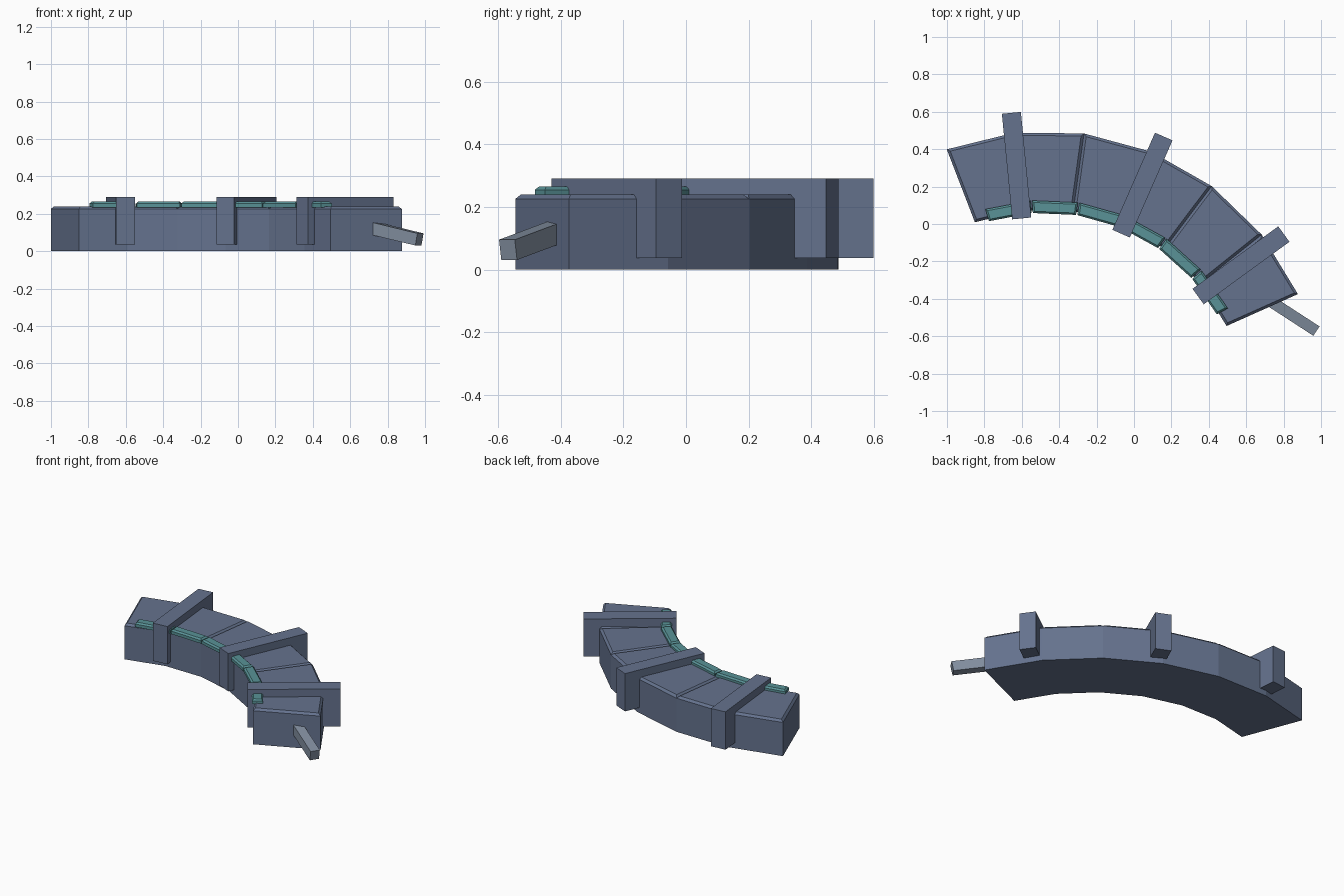
import bpy, bmesh
from math import cos, sin, radians
from mathutils import Vector, Matrix

if "Cube" in bpy.data.objects:
    bpy.data.objects.remove(bpy.data.objects["Cube"])

CX, CY = -0.47, -0.977          # centre of the arc


def material(name, rgb):
    m = bpy.data.materials.new(name)
    m.diffuse_color = (*rgb, 1)
    m.use_nodes = True
    m.node_tree.nodes["Principled BSDF"].inputs["Base Color"].default_value = m.diffuse_color
    return m


slate = material("slate", (0.13, 0.17, 0.27))
teal = material("teal", (0.10, 0.29, 0.31))
pale = material("pale_slate", (0.23, 0.28, 0.36))


def finish(name, bm, mat):
    bmesh.ops.recalc_face_normals(bm, faces=bm.faces)
    me = bpy.data.meshes.new(name)
    bm.to_mesh(me)
    bm.free()
    ob = bpy.data.objects.new(name, me)
    bpy.context.collection.objects.link(ob)
    me.materials.append(mat)
    return ob


def polar(r, deg):
    return Vector((CX + r * cos(radians(deg)), CY + r * sin(radians(deg)), 0))


def wedge(name, r0, r1, a0, a1, z0, z1, chamfer, mat):
    """Straight-sided arc segment with a chamfered top edge."""
    base = [polar(r0, a0), polar(r1, a0), polar(r1, a1), polar(r0, a1)]
    # inset each corner along its two edges
    top = []
    for i, p in enumerate(base):
        d1 = (base[i - 1] - p).normalized()
        d2 = (base[(i + 1) % 4] - p).normalized()
        top.append(p + (d1 + d2) * chamfer)
    up = Vector((0, 0, 1))
    bm = bmesh.new()
    rings = [[bm.verts.new(p + up * z) for p in pts]
             for pts, z in ((base, z0), (base, z1 - chamfer), (top, z1))]
    bm.faces.new(rings[0])
    bm.faces.new(rings[2])
    for lo, hi in zip(rings, rings[1:]):
        for i in range(4):
            j = (i + 1) % 4
            bm.faces.new((lo[i], lo[j], hi[j], hi[i]))
    return finish(name, bm, mat)


def box(name, centre, size, yaw, pitch, mat):
    bm = bmesh.new()
    mtx = (Matrix.Translation(centre) @ Matrix.Rotation(radians(yaw), 4, 'Z')
           @ Matrix.Rotation(radians(pitch), 4, 'Y') @ Matrix.Diagonal((*size, 1)))
    bmesh.ops.create_cube(bm, size=1, matrix=mtx)
    return finish(name, bm, mat)


# curved wall and the trim along its inner edge
for i in range(6):
    a = 111.1 - 14.5 * i
    wedge(f"wall_block_{i + 1}", 1.057, 1.475, a, a - 14.5, 0, 0.24, 0.014, slate)
    t = 107.3 - 13.18 * i
    wedge(f"trim_strip_{i + 1}", 1.038, 1.105, t - 0.2, t - 12.98, 0.235, 0.265, 0.01, teal)

# cross ribs
for i, (x, y, yaw) in enumerate([(-0.628, 0.312, 95.6), (0.045, 0.208, 66.3), (0.572, -0.221, 36.1)]):
    box(f"cross_rib_{i + 1}", (x, y, 0.164), (0.567, 0.102, 0.254), yaw, 0, slate)

# sloping spout at the right end
yaw, pitch, length = -33, 11.5, 0.36
tip = Vector((0.97, -0.569, 0.063))
axis = Vector((cos(radians(yaw)) * cos(radians(pitch)),
               sin(radians(yaw)) * cos(radians(pitch)), -sin(radians(pitch))))
box("end_spout", tip - axis * length / 2, (length, 0.06, 0.066), yaw, pitch, pale)
